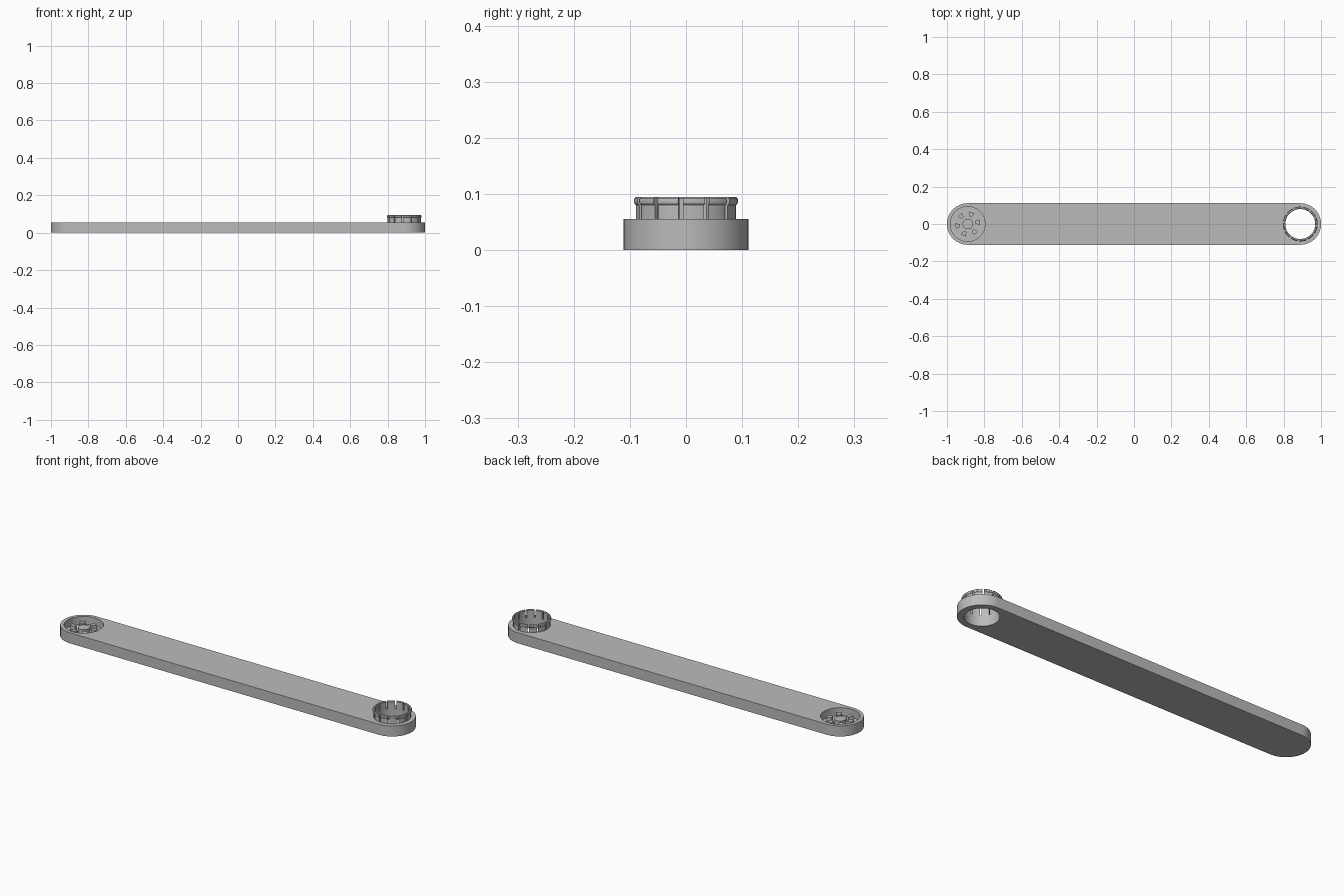
import bpy, bmesh, math
from mathutils import Matrix

cube = bpy.data.objects.get("Cube")
if cube:
    bpy.data.objects.remove(cube, do_unlink=True)

grey = bpy.data.materials.new("plain_grey")
grey.use_nodes = True
COLOR = (0.5, 0.5, 0.5, 1)
grey.diffuse_color = COLOR
grey.node_tree.nodes["Principled BSDF"].inputs["Base Color"].default_value = COLOR

R, END, TOP = 0.111, 0.889, 0.055
FLOOR = 0.014


def make(name, bm, loc=(0, 0, 0), smooth=True):
    bmesh.ops.recalc_face_normals(bm, faces=bm.faces)
    mesh = bpy.data.meshes.new(name)
    bm.to_mesh(mesh)
    bm.free()
    mesh.materials.append(grey)
    ob = bpy.data.objects.new(name, mesh)
    ob.location = loc
    bpy.context.collection.objects.link(ob)
    if smooth:
        bpy.ops.object.select_all(action="DESELECT")
        ob.select_set(True)
        bpy.context.view_layer.objects.active = ob
        bpy.ops.object.shade_smooth_by_angle(angle=math.radians(30))
    return ob


def prism(bm, outline, z0, z1):
    face = bm.faces.new([bm.verts.new((x, y, z0)) for x, y in outline])
    new = bmesh.ops.extrude_face_region(bm, geom=[face])["geom"]
    bmesh.ops.translate(bm, vec=(0, 0, z1 - z0),
                        verts=[v for v in new if isinstance(v, bmesh.types.BMVert)])


def arc(r, a0, a1, n, cx=0):
    return [(cx + r * math.cos(a0 + (a1 - a0) * i / n),
             r * math.sin(a0 + (a1 - a0) * i / n)) for i in range(n + 1)]


def sweep(bm, profile, a0, a1, n):
    # Revolve a closed (radius, height) section through part of a turn
    rings = [[bm.verts.new((r * math.cos(a), r * math.sin(a), z)) for r, z in profile]
             for a in (a0 + (a1 - a0) * i / n for i in range(n + 1))]
    for p, q in zip(rings, rings[1:]):
        for i in range(len(profile)):
            j = (i + 1) % len(profile)
            bm.faces.new((p[i], p[j], q[j], q[i]))
    bm.faces.new(rings[0])
    bm.faces.new(rings[-1])


def cutter(name, r, x, z0, z1):
    bm = bmesh.new()
    prism(bm, arc(r, 0, math.tau, 64)[:-1], z0, z1)
    ob = make(name, bm, (x, 0, 0), False)
    ob.hide_render = True
    ob.hide_viewport = True
    return ob


# Flat bar with round ends, a socket at one end and a hole at the other
half = math.pi / 2
bm = bmesh.new()
prism(bm, arc(R, -half, half, 32, END) + arc(R, half, 3 * half, 32, -END), 0, TOP)
bar = make("bar", bm, smooth=False)
for cut in (cutter("socket_cutter", 0.093, -END, FLOOR, 0.1),
            cutter("hole_cutter", 0.08, END, -0.1, 0.1)):
    mod = bar.modifiers.new(cut.name, "BOOLEAN")
    mod.operation = "DIFFERENCE"
    mod.solver = "EXACT"
    mod.object = cut
bpy.context.view_layer.update()
done = bpy.data.meshes.new_from_object(
    bar.evaluated_get(bpy.context.evaluated_depsgraph_get()))
bar.modifiers.clear()
bar.data = done
for cut in [o for o in bpy.data.objects if o.name.endswith("_cutter")]:
    bpy.data.objects.remove(cut, do_unlink=True)
bpy.context.view_layer.objects.active = bar
bar.select_set(True)
bpy.ops.object.shade_smooth_by_angle(angle=math.radians(30))

# Ring of springy clip tabs with a rounded outer lip
profile = [(0.08, TOP - 0.002), (0.089, TOP - 0.002), (0.089, 0.08), (0.092, 0.083),
           (0.093, 0.087), (0.092, 0.092), (0.089, 0.095), (0.083, 0.095), (0.08, 0.092)]
bm = bmesh.new()
for k in range(12):
    start = math.radians(-6 + 30 * k)
    gap = 0.045
    sweep(bm, profile, start + gap, start + math.tau / 12 - gap, 6)
make("clip_tabs", bm, (END, 0, 0))

# Hub in the socket
bm = bmesh.new()
prism(bm, arc(0.028, 0, math.tau, 40)[:-1], FLOOR - 0.002, 0.042)
make("socket_hub", bm, (-END, 0, 0))

# Tapered posts around the hub
bm = bmesh.new()
for k in range(6):
    before = set(bm.verts)
    prism(bm, [(0.042, -0.008), (0.066, -0.014), (0.066, 0.014), (0.042, 0.008)],
          FLOOR - 0.002, 0.042)
    bmesh.ops.rotate(bm, matrix=Matrix.Rotation(math.radians(10 + 60 * k), 3, "Z"),
                     verts=[v for v in bm.verts if v not in before])
make("socket_posts", bm, (-END, 0, 0), False)
